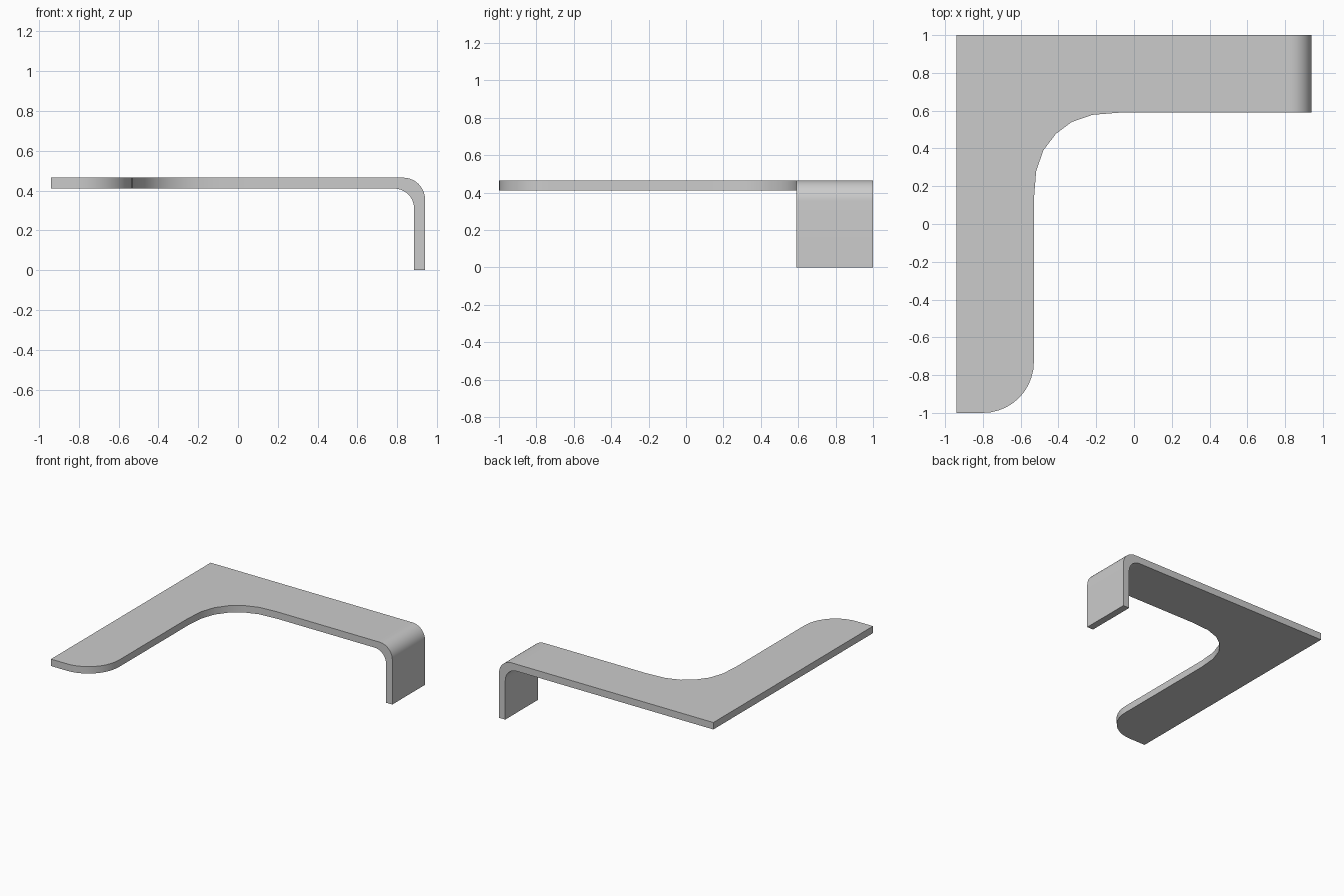
import bpy, bmesh, math

if "Cube" in bpy.data.objects:
    bpy.data.objects.remove(bpy.data.objects["Cube"])

TOP, BOTTOM = 0.465, 0.41
SEAM = 0.77          # where the flat plate meets the bent lip


def arc(cx, cy, r, a0, a1, n=10):
    """Points along a circular arc, angles in degrees."""
    return [(cx + r * math.cos(math.radians(a0 + (a1 - a0) * i / n)),
             cy + r * math.sin(math.radians(a0 + (a1 - a0) * i / n)))
            for i in range(n + 1)]


def prism(bm, pts, place, lo, hi):
    """Extrude an outline; the closing side (last to first point) stays open."""
    a = [bm.verts.new(place(p, lo)) for p in pts]
    b = [bm.verts.new(place(p, hi)) for p in pts]
    bm.faces.new(a)
    bm.faces.new(b)
    for i in range(len(pts) - 1):
        bm.faces.new((a[i], a[i + 1], b[i + 1], b[i]))


bm = bmesh.new()

# flat L-shaped plate: softened inner corner and rounded free end
half = [(0.0, 0.46), (0.012, 0.31), (0.05, 0.2), (0.117, 0.112)]
offsets = half[:-1] + [half[-1]] + [(0.2, 0.05), (0.31, 0.012), (0.46, 0.0)]
inner = [(-0.53 + dx, 0.59 - dy) for dx, dy in offsets]
outline = ([(SEAM, 1.0), (-0.94, 1.0), (-0.94, -1.0)]
           + arc(-0.80, -0.73, 0.27, -90, 0)
           + inner + [(SEAM, 0.59)])
prism(bm, outline, lambda p, h: (p[0], p[1], h), BOTTOM, TOP)

# lip bent downwards at the right end
profile = ([(SEAM, TOP)] + arc(0.83, TOP - 0.11, 0.11, 90, 0)
           + [(0.94, 0.0), (0.885, 0.0)]
           + arc(0.785, BOTTOM - 0.10, 0.10, 0, 90) + [(SEAM, BOTTOM)])
prism(bm, profile, lambda p, h: (p[0], h, p[1]), 0.59, 1.0)

# weld both into one closed sheet
bmesh.ops.remove_doubles(bm, verts=bm.verts, dist=0.0005)
bmesh.ops.recalc_face_normals(bm, faces=bm.faces)

mesh = bpy.data.meshes.new("bent_bracket")
bm.to_mesh(mesh)
bm.free()
bracket = bpy.data.objects.new("bent_bracket", mesh)
bpy.context.collection.objects.link(bracket)

grey = bpy.data.materials.new("light grey")
grey.diffuse_color = (0.6, 0.6, 0.6, 1.0)
grey.use_nodes = True
grey.node_tree.nodes["Principled BSDF"].inputs["Base Color"].default_value = grey.diffuse_color
mesh.materials.append(grey)

bpy.context.view_layer.objects.active = bracket
bracket.select_set(True)
bpy.ops.object.shade_smooth_by_angle(angle=math.radians(30))
